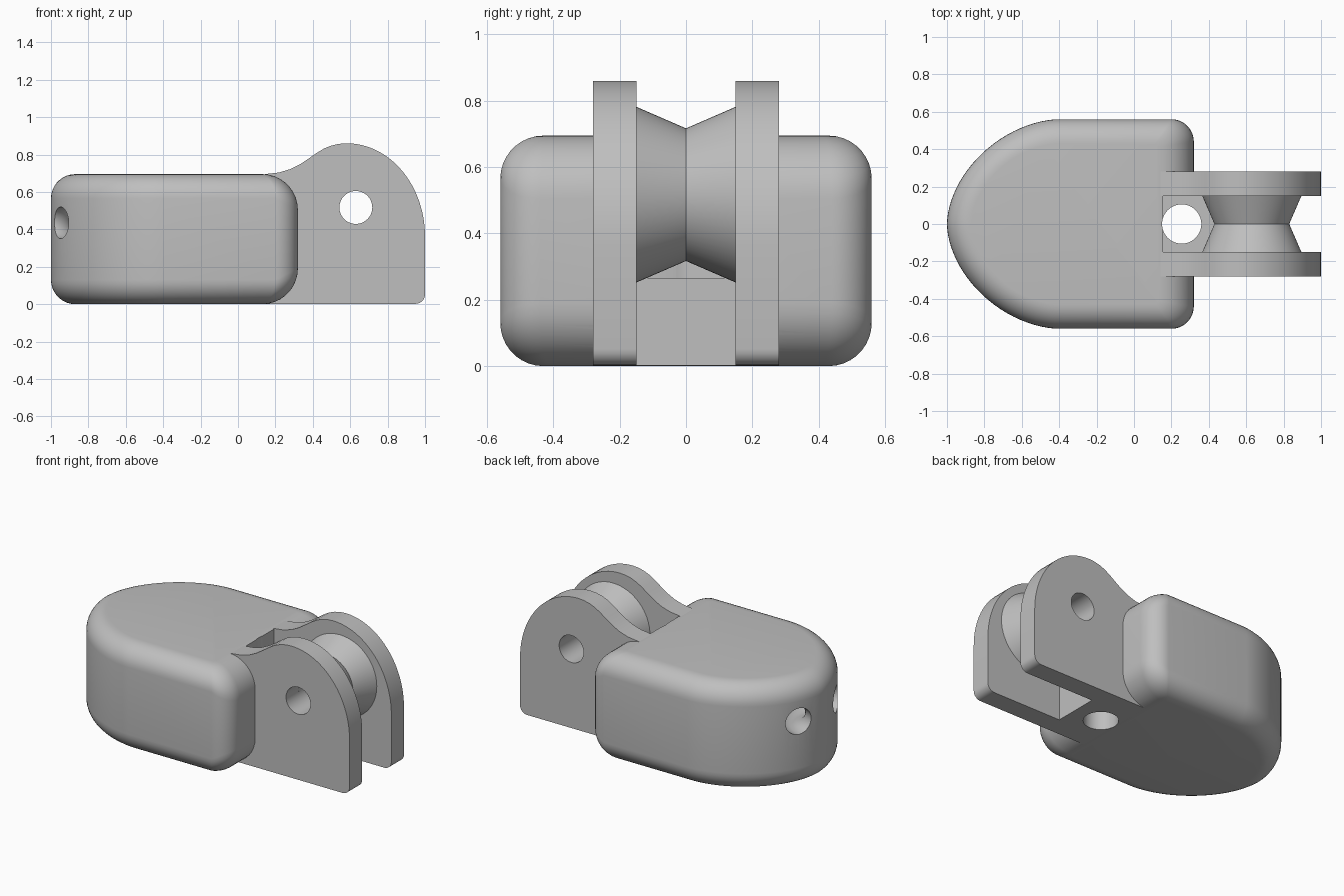
import bpy, bmesh
from math import sin, cos, pi, radians
from mathutils import Matrix

cube = bpy.data.objects.get("Cube")
if cube:
    bpy.data.objects.remove(cube, do_unlink=True)

grey = bpy.data.materials.new("plain grey")
grey.use_nodes = True
grey.diffuse_color = (0.52, 0.52, 0.52, 1)
grey.node_tree.nodes["Principled BSDF"].inputs["Base Color"].default_value = (0.52, 0.52, 0.52, 1)


def finish(name, bm):
    bmesh.ops.recalc_face_normals(bm, faces=bm.faces)
    mesh = bpy.data.meshes.new(name)
    bm.to_mesh(mesh)
    bm.free()
    mesh.materials.append(grey)
    obj = bpy.data.objects.new(name, mesh)
    bpy.context.collection.objects.link(obj)
    return obj


def bridge(bm, loops, closed=False):
    """Join equal-sized vertex rings with quads."""
    pairs = list(zip(loops, loops[1:]))
    if closed:
        pairs.append((loops[-1], loops[0]))
    for a, b in pairs:
        n = len(a)
        for i in range(n):
            j = (i + 1) % n
            bm.faces.new((a[i], a[j], b[j], b[i]))


def box(name, x0, x1, half_y, z0, z1):
    bm = bmesh.new()
    place = Matrix.Translation(((x0 + x1) / 2, 0, (z0 + z1) / 2))
    bmesh.ops.create_cube(bm, size=1, matrix=place @ Matrix.Diagonal((x1 - x0, 2 * half_y, z1 - z0, 1)))
    return finish(name, bm)


def cylinder(name, radius, depth, matrix):
    bm = bmesh.new()
    bmesh.ops.create_cone(bm, cap_ends=True, segments=48, radius1=radius, radius2=radius,
                          depth=depth, matrix=matrix)
    return finish(name, bm)


def ring(name, centre, radius, tube):
    bm = bmesh.new()
    loops = []
    for i in range(64):
        u = 2 * pi * i / 64
        loop = []
        for k in range(24):
            v = 2 * pi * k / 24
            r = radius + tube * cos(v)
            loop.append(bm.verts.new((centre[0] + r * cos(u), centre[1] + r * sin(u),
                                      centre[2] + tube * sin(v))))
        loops.append(loop)
    bridge(bm, loops, closed=True)
    return finish(name, bm)


def cut(obj, cutter):
    cutter.hide_render = True
    bpy.context.view_layer.objects.active = obj
    mod = obj.modifiers.new("cut", "BOOLEAN")
    mod.operation = "DIFFERENCE"
    mod.solver = "EXACT"
    mod.object = cutter
    bpy.ops.object.modifier_apply(modifier=mod.name)


HEIGHT = 0.695
FILLET = 0.13


def outline(d):
    """Half plan from nose to rear, with d the inset share; gives x, y, fillet height."""
    width = 0.56 - FILLET * d
    rear = 0.32 - 0.19 * d
    corner = 0.12 * (1 - d) + 0.02 * d
    pts = []
    for i in range(25):
        a = pi / 2 * i / 24
        p = 2 / 1.8
        pts.append((-0.4 - (0.6 - FILLET * d) * max(cos(a), 0) ** p, width * sin(a) ** p, FILLET))
    for i in range(11):
        a = pi / 2 * i / 10
        pts.append((rear - corner + corner * sin(a), width - corner + corner * cos(a),
                    FILLET + 0.06 * sin(a)))
    return pts + [(x, -y, r) for x, y, r in reversed(pts[1:])]


# Body: domed plan with rounded edges
bm = bmesh.new()
loops = []
STEPS = 9
for top in (False, True):
    for i in range(STEPS + 1):
        t = pi / 2 * (i if top else STEPS - i) / STEPS
        loop = []
        for x, y, r in outline(1 - cos(t)):
            z = r * (1 - sin(t))
            loop.append(bm.verts.new((x, y, HEIGHT - z if top else z)))
        loops.append(loop)
bridge(bm, loops)
bm.faces.new(loops[0])
bm.faces.new(loops[-1])
body = finish("body", bm)

# Block under the roller, joining the two cheeks
block = box("slot_floor", 0.155, 0.45, 0.155, 0.002, 0.265)

cutters = [
    box("slot_cutter", 0.155, 0.6, 0.16, 0.255, 1),
    cylinder("drop_hole_cutter", 0.105, 2, Matrix.Translation((0.255, 0, 0))),
    ring("nose_tunnel_cutter", (-1, 0, 0.435), 0.2, 0.085),
    cylinder("axle_hole_cutter", 0.088, 2,
             Matrix.Translation((0.63, 0, 0.517)) @ Matrix.Rotation(pi / 2, 4, "X")),
]
for cutter in cutters[:3]:
    cut(body, cutter)
cut(block, cutters[1])

# Cheek plates with a swept shoulder
shoulder = [(0.54, 0.857), (0.5, 0.848), (0.46, 0.832), (0.42, 0.808), (0.38, 0.78), (0.33, 0.747),
            (0.28, 0.722), (0.22, 0.704), (0.16, 0.697), (0.12, 0.69)]
profile = [(0.12, 0.002)]
for i in range(7):
    a = -pi / 2 + pi / 2 * i / 6
    profile.append((0.95 + 0.05 * cos(a), 0.052 + 0.05 * sin(a)))
for i in range(25):
    a = pi / 2 * i / 24
    profile.append((0.58 + 0.42 * cos(a), 0.36 + 0.5 * sin(a)))
profile += shoulder

cheeks = []
for name, side in (("left_cheek", 1), ("right_cheek", -1)):
    bm = bmesh.new()
    loops = [[bm.verts.new((x, side * y, z)) for x, z in profile] for y in (0.15, 0.28)]
    bridge(bm, loops)
    for loop in loops:
        bm.faces.new(loop)
    cheek = finish(name, bm)
    cut(cheek, cutters[3])
    cheeks.append(cheek)

# Waisted roller with an open bore
bm = bmesh.new()
section = [(-0.15, 0.088), (-0.15, 0.265), (0, 0.2), (0.15, 0.265), (0.15, 0.088)]
loops = []
for y, r in section:
    loops.append([bm.verts.new((0.63 + r * cos(2 * pi * i / 64), y, 0.517 + r * sin(2 * pi * i / 64)))
                  for i in range(64)])
bridge(bm, loops, closed=True)
roller = finish("roller", bm)

for cutter in cutters:
    bpy.data.objects.remove(cutter, do_unlink=True)

# Smooth shading with sharp edges kept
bpy.ops.object.select_all(action="DESELECT")
for obj in [body, block, roller] + cheeks:
    obj.select_set(True)
bpy.context.view_layer.objects.active = body
bpy.ops.object.shade_smooth_by_angle(angle=radians(30))
